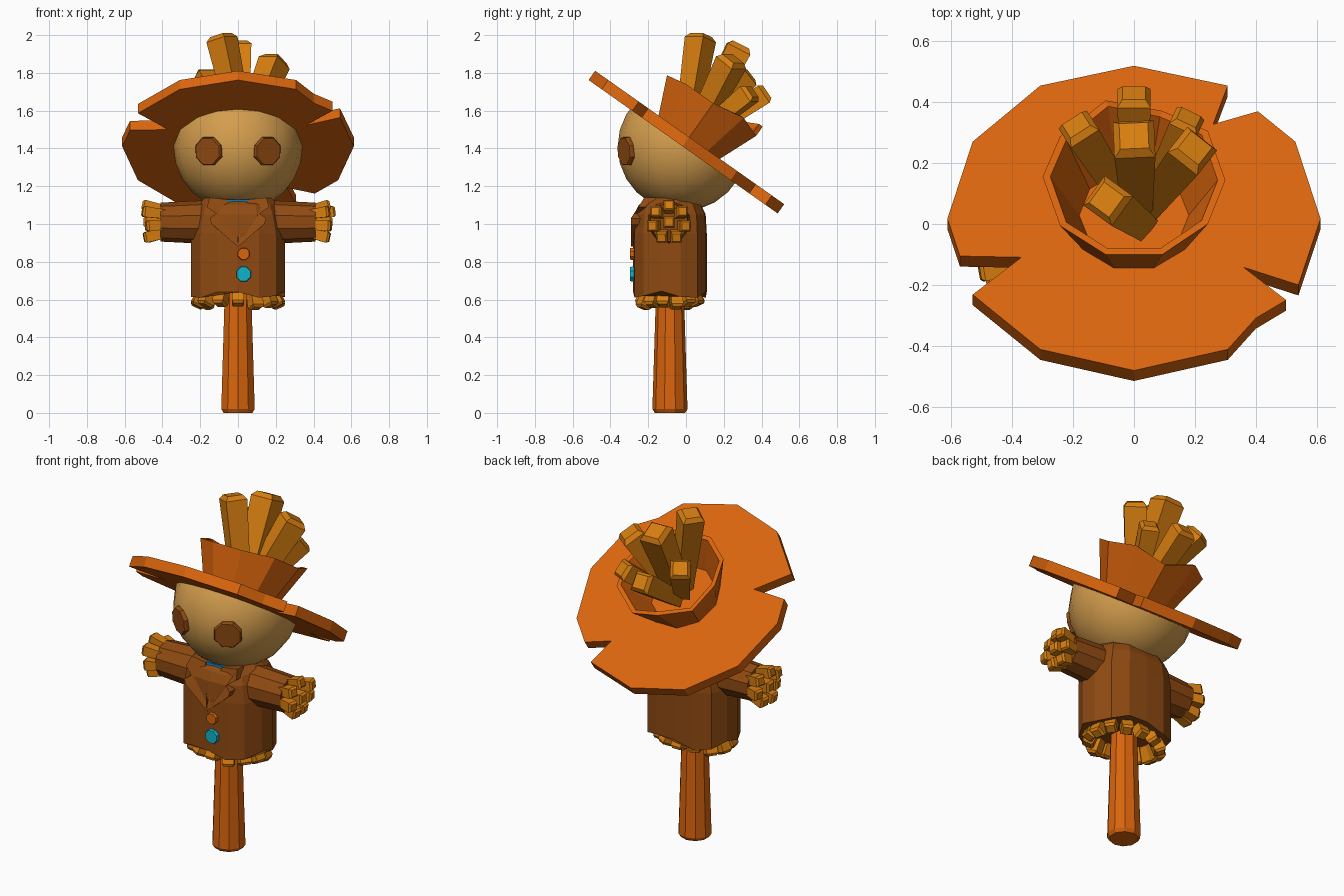
import bpy, bmesh, math, random
from mathutils import Vector, Matrix

if "Cube" in bpy.data.objects:
    bpy.data.objects.remove(bpy.data.objects["Cube"])

random.seed(4)

def material(name, r, g, b):
    m = bpy.data.materials.new(name)
    m.diffuse_color = (r, g, b, 1)
    m.use_nodes = True
    m.node_tree.nodes["Principled BSDF"].inputs["Base Color"].default_value = m.diffuse_color
    return m

ORANGE = material("orange felt", .70, .13, .004)
BROWN = material("brown cloth", .28, .07, .006)
STRAW = material("straw", .68, .21, .005)
TAN = material("sack tan", .66, .34, .075)
CYAN = material("cyan button", .005, .45, .60)
BLUE = material("blue shirt", .005, .16, .38)

def finish(bm, name, mat):
    bmesh.ops.recalc_face_normals(bm, faces=bm.faces)
    me = bpy.data.meshes.new(name)
    bm.to_mesh(me)
    bm.free()
    me.materials.append(mat)
    ob = bpy.data.objects.new(name, me)
    bpy.context.collection.objects.link(ob)
    return ob

def loft(bm, rings):
    """Skin a list of equal point rings and cap both ends."""
    vs = [[bm.verts.new(p) for p in ring] for ring in rings]
    n = len(vs[0])
    for a, b in zip(vs, vs[1:]):
        for i in range(n):
            j = (i + 1) % n
            bm.faces.new((a[i], a[j], b[j], b[i]))
    bm.faces.new(vs[0][::-1])
    bm.faces.new(vs[-1])

def circle(r, n, z=0, phase=0):
    return [Vector((r * math.cos(phase + math.tau * i / n),
                    r * math.sin(phase + math.tau * i / n), z)) for i in range(n)]

def turned(bm, p0, p1, profile, n, phase=0):
    """Lathe (radius, distance) pairs along the line p0 -> p1."""
    p0, p1 = Vector(p0), Vector(p1)
    q = (p1 - p0).to_track_quat('Z', 'Y')
    loft(bm, [[p0 + q @ v for v in circle(r, n, d, phase)] for r, d in profile])

def straw(bm, p0, p1, w0, w1):
    """Square stalk with a chamfered tip."""
    L = (Vector(p1) - Vector(p0)).length
    k = math.sqrt(.5)
    c = w1 * .2
    turned(bm, p0, p1, [(w0 * k, 0), (w1 * k, L - c), (w1 * k * .7, L)], 4, math.pi / 4)

def disc(name, centre, normal, r, t, mat):
    c, nrm = Vector(centre), Vector(normal).normalized()
    bm = bmesh.new()
    turned(bm, c - nrm * t, c, [(r, 0), (r, t * .75), (r * .93, t)], 8, math.pi / 8)
    return finish(bm, name, mat)

CY = -.085  # body axis in y

# Post
bm = bmesh.new()
turned(bm, (0, CY, 0), (0, CY, 1), [(.08, 0), (.093, .02), (.075, .6), (.075, .7)], 10, math.pi / 10)
finish(bm, "post", ORANGE)

# Jacket body with a ragged hem
half = [(0, -.28), (.11, -.272), (.2, -.225), (.25, -.13), (.25, -.03), (.21, .06), (.12, .105), (0, .11)]
outline = half + [(-x, y) for x, y in half[-2:0:-1]]

def body_ring(z, sx, sy, hem=False):
    drop = [.03, 0, .01, .035, .005, 0, .03]
    return [Vector((x * sx, CY + (y - CY) * sy, z + (drop[i % 7] if hem else 0)))
            for i, (x, y) in enumerate(outline)]

bm = bmesh.new()
loft(bm, [body_ring(.61, 1, 1, True), body_ring(.95, 1, 1), body_ring(1.05, .92, .97),
          body_ring(1.1, .84, .85), body_ring(1.14, .7, .55)])
finish(bm, "jacket", BROWN)

def front(z):
    """Depth of the jacket front at a height."""
    return -.28 + max(0, z - 1.03) * .65

def front_plate(name, pts, proud, mat):
    bm = bmesh.new()
    loft(bm, [[Vector((x, front(z) - proud, z)) for x, z in pts],
              [Vector((x, front(z) + .05, z)) for x, z in pts]])
    finish(bm, name, mat)

# Shirt and lapels
front_plate("shirt", [(-.06, 1.13), (.06, 1.13), (.005, .92)], .004, BLUE)
for s, side in ((1, "right"), (-1, "left")):
    front_plate("lapel_" + side, [(s * x, z) for x, z in
                ((.055, 1.13), (.15, 1.14), (.165, 1.09), (.115, 1.055), (.15, 1.03),
                 (.14, 1.0), (0, .88), (.003, .93))], .012, BROWN)

# Buttons
disc("top_button", (.03, -.297, .842), (0, -1, 0), .034, .03, ORANGE)
disc("lower_button", (.03, -.297, .735), (0, -1, 0), .042, .03, CYAN)

# Sleeves and straw hands
for s, side in ((1, "right"), (-1, "left")):
    bm = bmesh.new()
    turned(bm, (s * .12, -.09, 1.01), (s * .5, -.09, 1.01), [(.118, 0), (.103, .29)], 10, math.pi / 10)
    finish(bm, "sleeve_" + side, BROWN)
    bm = bmesh.new()
    for i in range(7):
        a = math.tau * i / 7 + math.pi / 2
        c, sn = math.cos(a), math.sin(a)
        straw(bm, (s * .36, -.09 + .06 * c, 1.01 + .06 * sn),
              (s * random.uniform(.48, .515), -.09 + .092 * c, 1.01 + .092 * sn), .045, .058)
    straw(bm, (s * .36, -.09, 1.01), (s * .5, -.09, 1.01), .05, .06)
    finish(bm, "straw_hand_" + side, STRAW)

# Straw hem under the jacket
bm = bmesh.new()
for i in range(14):
    a = math.tau * (i + .5) / 14
    c, sn = math.cos(a), math.sin(a)
    straw(bm, (.17 * c, CY + .11 * sn, .68),
          (.225 * c, CY + .16 * sn, random.uniform(.55, .575)), .055, .065)
finish(bm, "straw_hem", STRAW)

# Hat frame: tilted up at the front
HAT = Matrix.Translation((0, 0, 1.435)) @ Matrix.Rotation(math.radians(-35.2), 4, 'X')

# Head, cut off where it meets the hat brim
bm = bmesh.new()
bmesh.ops.create_uvsphere(bm, u_segments=16, v_segments=12, radius=.342)
bmesh.ops.translate(bm, vec=(0, -.02, 1.41), verts=bm.verts)
up = HAT.to_3x3() @ Vector((0, 0, 1))
bmesh.ops.bisect_plane(bm, geom=bm.verts[:] + bm.edges[:] + bm.faces[:],
                       plane_co=HAT.translation, plane_no=up, clear_outer=True)
for f in bm.faces:
    f.smooth = True
finish(bm, "head", TAN)

# Eyes
for s, side in ((1, "right"), (-1, "left")):
    n = Vector((s * .157, -.3, -.022)).normalized()
    disc("eye_" + side, Vector((0, -.02, 1.407)) + n * .35, n, .08, .03, BROWN)

# Brim: twelve-sided disc with three torn notches
brim = [(0, .615), (.308, .535), (.26, .38), (.407, .432), (.53, .31), (.613, 0), (.54, -.266),
        (.36, -.195), (.5, -.327), (.4, -.4), (.308, -.525), (0, -.61), (-.308, -.525),
        (-.53, -.305), (-.37, -.155), (-.572, -.15), (-.613, 0), (-.53, .31), (-.308, .535)]
bm = bmesh.new()
loft(bm, [[HAT @ Vector((x, y, z)) for x, y in brim] for z in (-.03, .03)])
finish(bm, "hat_brim", ORANGE)

# Crown: open flaring cone with a ragged rim
jag = [.25, .28, .24, .3, .25, .27, .24, .23, .23, .25]
N = len(jag)
def rim(r):
    return [Vector((v.x, v.y, jag[i])) for i, v in enumerate(circle(r, N))]
bm = bmesh.new()
loft(bm, [[HAT @ v for v in ring] for ring in
          (circle(.2, N, .01), rim(.3), rim(.275), circle(.18, N, .05))])
finish(bm, "hat_crown", ORANGE)

# Straw bursting from the hat
bm = bmesh.new()
for base, tip, w in (((.02, .0, 1.5), (-.09, .08, 2.0), .12),
                     ((.01, .06, 1.5), (0, .29, 1.95), .135),
                     ((.05, .06, 1.5), (.2, .25, 1.875), .125),
                     ((-.02, .06, 1.5), (-.19, .325, 1.79), .11),
                     ((0, .09, 1.47), (0, .43, 1.7), .11),
                     ((.05, .08, 1.48), (.18, .35, 1.7), .1)):
    straw(bm, base, tip, w * .72, w)
finish(bm, "hat_straw", STRAW)
